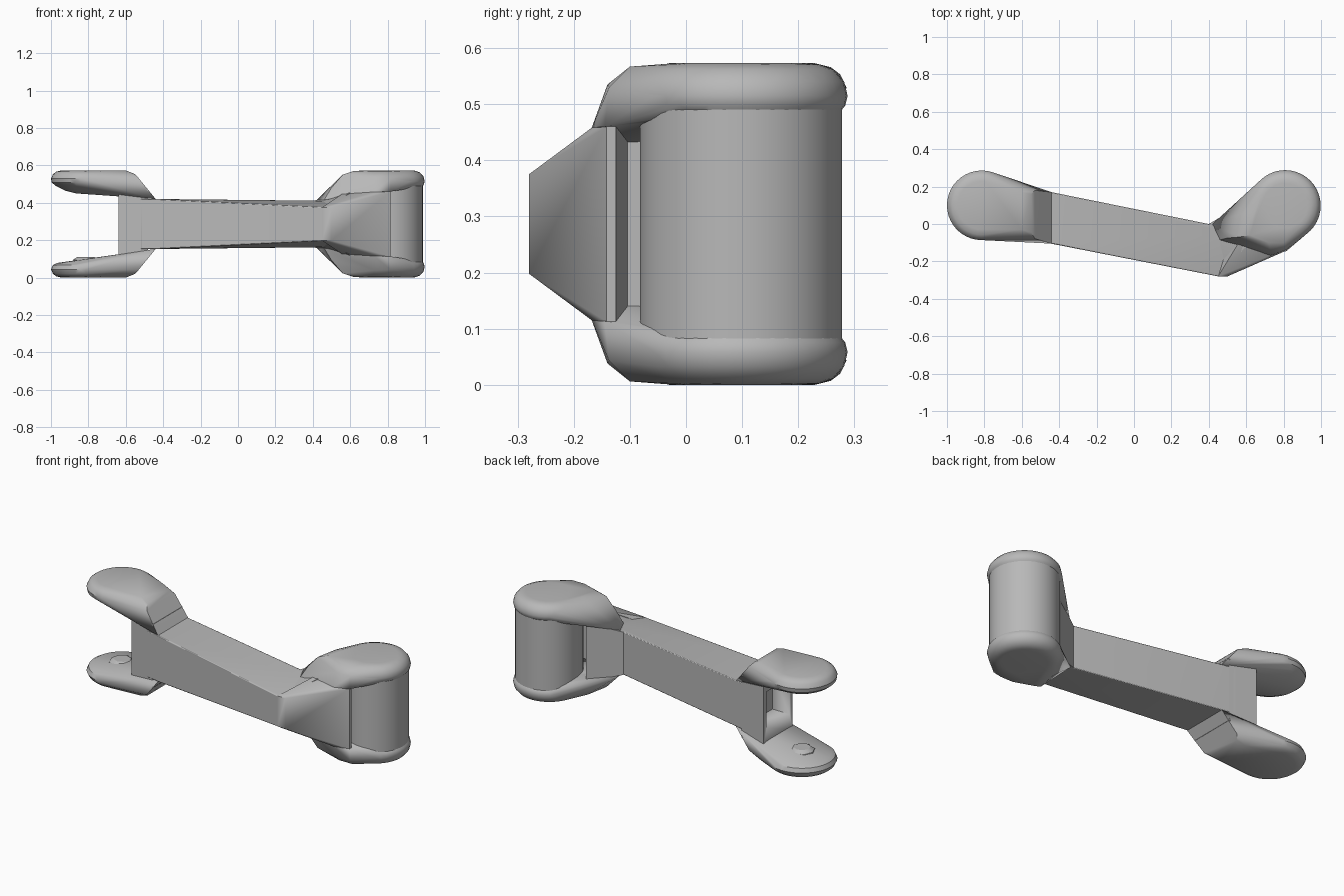
import bpy, bmesh, math

cube = bpy.data.objects.get("Cube")
if cube:
    bpy.data.objects.remove(cube)

grey = bpy.data.materials.new("matte grey")
grey.use_nodes = True
grey.diffuse_color = (0.48, 0.48, 0.48, 1)
grey.node_tree.nodes["Principled BSDF"].inputs["Base Color"].default_value = grey.diffuse_color

HEIGHT = 0.573
PIN_L = (-0.814, 0.1)
PIN_R = (0.808, 0.098)


def ring(centre, r, z, n=40):
    return [(centre[0] + r * math.cos(2 * math.pi * i / n),
             centre[1] + r * math.sin(2 * math.pi * i / n), z) for i in range(n)]


def lathe(centre, profile):
    return [p for r, z in profile for p in ring(centre, r, z)]


def flip(points):
    return [(x, y, HEIGHT - z) for x, y, z in points]


def both(points):
    return points + flip(points)


def hull(name, points, bevel=0.0, angle=32):
    """Convex solid through the given points."""
    bm = bmesh.new()
    for p in points:
        bm.verts.new(p)
    out = bmesh.ops.convex_hull(bm, input=bm.verts[:])
    loose = {v for v in out["geom_interior"] + out["geom_unused"]
             if isinstance(v, bmesh.types.BMVert)}
    bmesh.ops.delete(bm, geom=list(loose), context="VERTS")
    bmesh.ops.dissolve_limit(bm, angle_limit=0.02, verts=bm.verts[:], edges=bm.edges[:])
    bmesh.ops.recalc_face_normals(bm, faces=bm.faces[:])
    mesh = bpy.data.meshes.new(name)
    bm.to_mesh(mesh)
    bm.free()
    mesh.materials.append(grey)
    obj = bpy.data.objects.new(name, mesh)
    bpy.context.collection.objects.link(obj)
    bpy.ops.object.select_all(action="DESELECT")
    obj.select_set(True)
    bpy.context.view_layer.objects.active = obj
    bpy.ops.object.shade_smooth_by_angle(angle=math.radians(angle))
    if bevel:
        mod = obj.modifiers.new("soft edges", "BEVEL")
        mod.width = bevel
        mod.segments = 2
        mod.limit_method = "ANGLE"
        mod.angle_limit = math.radians(35)
    return obj


# Main beam, with the front edge tapering toward the elbow
hull("beam", both([
    (-0.52, -0.09, 0.42), (-0.52, 0.185, 0.42),
    (-0.44, -0.105, 0.42), (-0.44, 0.17, 0.42),
    (0.40, 0.0, 0.41), (0.46, -0.08, 0.41),
    (0.45, -0.28, 0.375), (0.50, -0.28, 0.375), (0.55, -0.05, 0.41)]), 0.01)

# Open beam end between the fork arms
end_block = hull("beam_end", both([
    (-0.64, -0.062, 0.47), (-0.64, 0.205, 0.47),
    (-0.48, -0.095, 0.47), (-0.48, 0.178, 0.47)]))
cutter = hull("pocket_cutter", [(x, y, z) for x in (-0.7, -0.53)
                                for y in (-0.035, 0.175) for z in (0.2, 0.41)])
cutter.hide_render = True
cutter.hide_set(True)
cut = end_block.modifiers.new("pocket", "BOOLEAN")
cut.object = cutter
cut.operation = "DIFFERENCE"

# Fork arms: sloped neck flowing into a rounded pad
neck = [(-0.44, -0.105, 0.42), (-0.44, 0.17, 0.42),
        (-0.53, -0.078, 0.53), (-0.53, 0.18, 0.53),
        (-0.55, -0.045, 0.553), (-0.55, 0.16, 0.553),
        (-0.60, -0.03, 0.573), (-0.60, 0.17, 0.573),
        (-0.64, -0.062, 0.53), (-0.64, 0.215, 0.53),
        (-0.64, -0.05, 0.455), (-0.64, 0.2, 0.455)]
outer = [(0.186, 0.53), (0.175, 0.553), (0.158, 0.566), (0.13, 0.573)]
hull("upper_fork_arm", neck + lathe(PIN_L, [
    (0.05, 0.45), (0.11, 0.465), (0.16, 0.49), (0.182, 0.508)] + outer))
hull("lower_fork_arm", flip(neck + lathe(PIN_L, [
    (0.155, 0.495), (0.176, 0.507)] + outer)))

# Locating stud on the lower pad
hull("locating_stud", ring(PIN_L, 0.075, 0.075, 8) + ring(PIN_L, 0.068, 0.095, 8)
     + ring(PIN_L, 0.045, 0.11, 8))

# Elbow: flared front wall and the jamb behind it
hull("elbow_wall", both([
    (0.45, -0.28, 0.375), (0.50, -0.28, 0.375), (0.47, -0.2, 0.385),
    (0.73, -0.168, 0.458), (0.815, -0.142, 0.46), (0.815, -0.125, 0.46),
    (0.56, -0.1, 0.45)]))
hull("elbow_jamb", both([
    (0.40, 0.0, 0.41), (0.46, -0.08, 0.41), (0.57, 0.1, 0.455),
    (0.60, 0.06, 0.46), (0.60, -0.12, 0.455), (0.48, -0.25, 0.375)]))

# Barrel caps: rounded pads blending back into the elbow
cap = [(0.42, 0.0, 0.415), (0.46, -0.085, 0.415), (0.53, 0.065, 0.45),
       (0.50, -0.075, 0.48), (0.52, 0.03, 0.49),
       (0.56, -0.07, 0.55), (0.585, 0.06, 0.55),
       (0.62, -0.06, 0.57), (0.64, 0.05, 0.57),
       (0.73, -0.168, 0.458), (0.815, -0.145, 0.46),
       (0.73, -0.14, 0.535), (0.815, -0.137, 0.53),
       (0.72, -0.10, 0.567), (0.80, -0.10, 0.567)]
cap += lathe(PIN_R, [(0.176, 0.485), (0.186, 0.498), (0.19, 0.515), (0.184, 0.54),
                     (0.165, 0.562), (0.14, 0.571), (0.12, 0.573)])
hull("upper_barrel_cap", cap)
hull("lower_barrel_cap", flip(cap))

# Hinge barrel
hull("hinge_barrel", both(ring(PIN_R, 0.18, 0.5, 48)))
